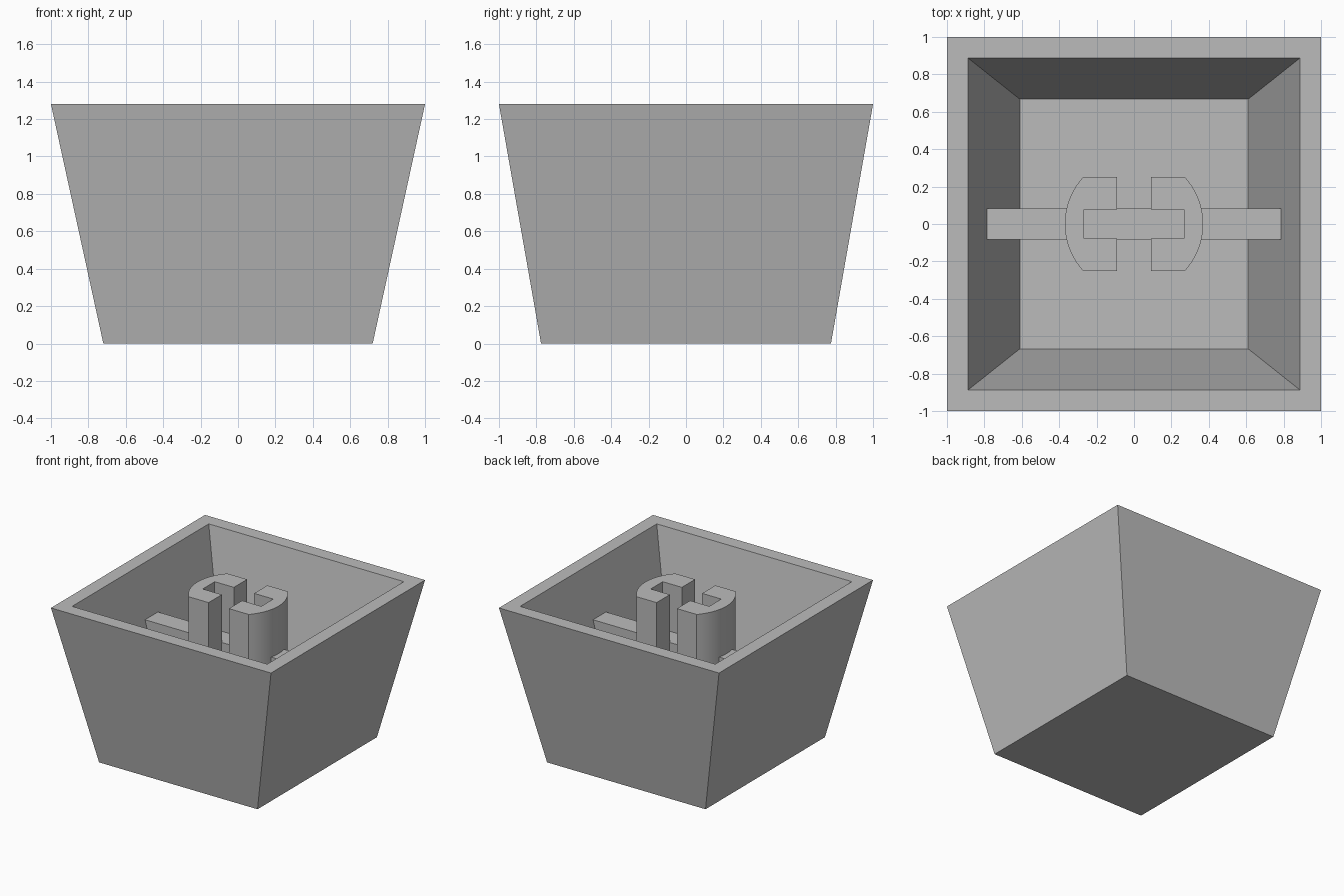
import bpy
import bmesh
import math

cube = bpy.data.objects.get("Cube")
if cube:
    bpy.data.objects.remove(cube, do_unlink=True)

HEIGHT, FLOOR, RIB_TOP = 1.28, 0.21, 0.89

grey = bpy.data.materials.new("plain grey")
grey.use_nodes = True
colour = (0.5, 0.5, 0.5, 1)
grey.diffuse_color = colour
grey.node_tree.nodes["Principled BSDF"].inputs["Base Color"].default_value = colour


def finish(name, bm):
    bmesh.ops.recalc_face_normals(bm, faces=bm.faces)
    mesh = bpy.data.meshes.new(name)
    bm.to_mesh(mesh)
    bm.free()
    mesh.materials.append(grey)
    obj = bpy.data.objects.new(name, mesh)
    bpy.context.collection.objects.link(obj)
    return obj


def loft(name, loops):
    """Join matching loops of points with side faces and close both ends."""
    bm = bmesh.new()
    rings = [[bm.verts.new(p) for p in loop] for loop in loops]
    for a, b in zip(rings, rings[1:]):
        for i in range(len(a)):
            j = (i + 1) % len(a)
            bm.faces.new((a[i], a[j], b[j], b[i]))
    bm.faces.new(rings[0])
    bm.faces.new(rings[-1])
    return finish(name, bm)


def rectangle(x, y, z):
    return [(-x, -y, z), (x, -y, z), (x, y, z), (-x, y, z)]


# Hollow tapered shell, open at the top
loft("shell", [
    rectangle(0.72, 0.775, 0),
    rectangle(1, 1, HEIGHT),
    rectangle(0.887, 0.887, HEIGHT),
    rectangle(0.61, 0.667, FLOOR),
])

# Cross rib, its ends buried in the sloping walls
loft("cross_rib", [
    rectangle(0.63, 0.084, FLOOR - 0.02),
    rectangle(0.805, 0.084, RIB_TOP),
])

# Pair of C-section posts: round outside, square slot facing the middle
RADIUS, HALF_Y, GAP, SLOT_X, SLOT_Y = 0.37, 0.25, 0.092, 0.266, 0.078
sweep = math.asin(HALF_Y / RADIUS)
angles = [sweep * (1 - i / 8) for i in range(17)]
profile = [(GAP, HALF_Y)]
profile += [(RADIUS * math.cos(a), RADIUS * math.sin(a)) for a in angles]
profile += [(GAP, -HALF_Y), (GAP, -SLOT_Y), (SLOT_X, -SLOT_Y),
            (SLOT_X, SLOT_Y), (GAP, SLOT_Y)]

for name, side in (("left_post", 1), ("right_post", -1)):
    post = loft(name, [[(side * x, y, z) for x, y in profile]
                       for z in (FLOOR - 0.02, HEIGHT)])
    bpy.ops.object.select_all(action="DESELECT")
    post.select_set(True)
    bpy.context.view_layer.objects.active = post
    bpy.ops.object.shade_smooth_by_angle(angle=math.radians(30))
